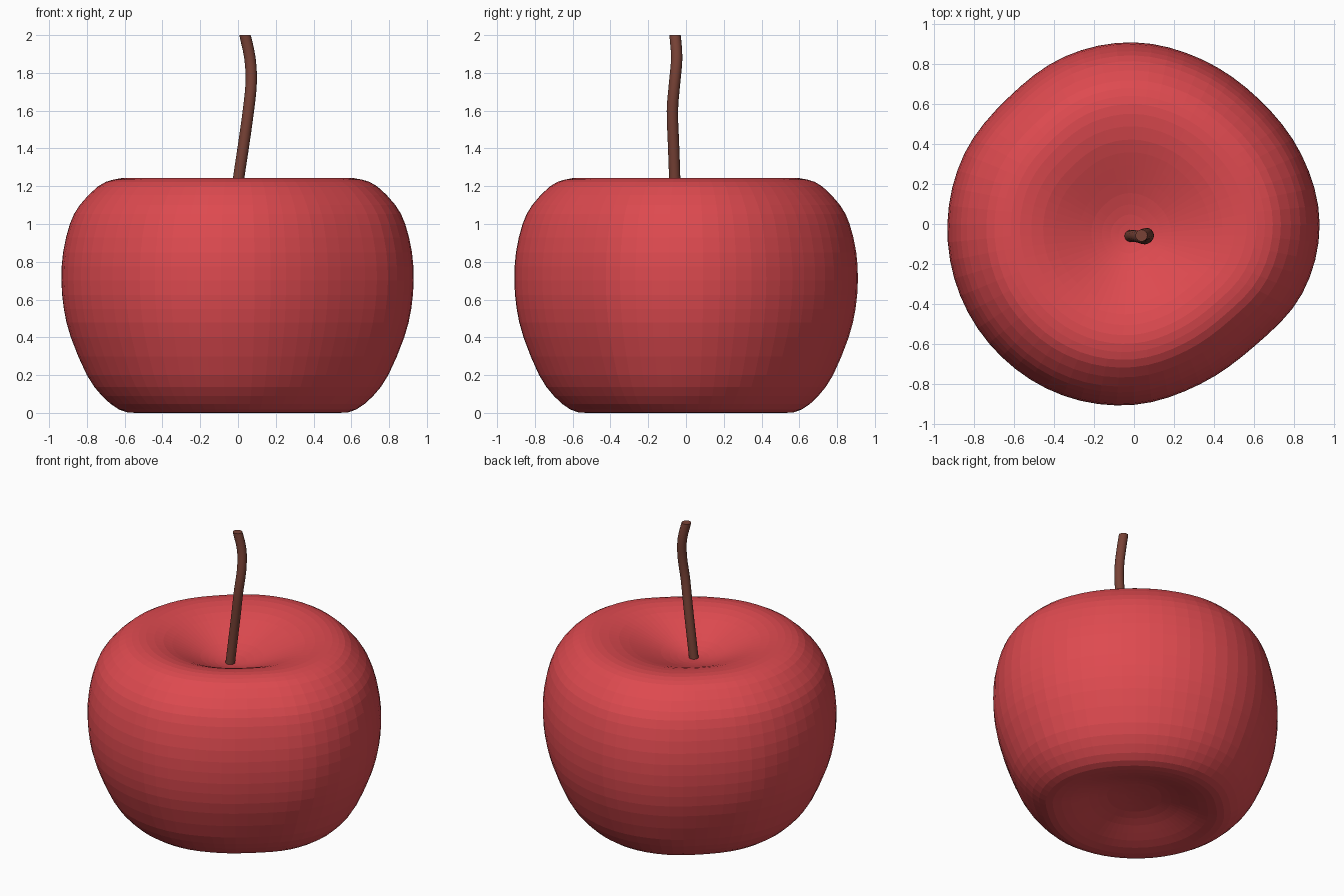
import bpy, bmesh, math
from mathutils import Vector

if "Cube" in bpy.data.objects:
    bpy.data.objects.remove(bpy.data.objects["Cube"])

SEG = 64


def material(name, rgb):
    m = bpy.data.materials.new(name)
    m.diffuse_color = (*rgb, 1)
    m.use_nodes = True
    m.node_tree.nodes["Principled BSDF"].inputs["Base Color"].default_value = m.diffuse_color
    return m


def catmull(p0, p1, p2, p3, t):
    return 0.5 * (2 * p1 + (p2 - p0) * t + (2 * p0 - 5 * p1 + 4 * p2 - p3) * t * t
                  + (3 * p1 - p0 - 3 * p2 + p3) * t ** 3)


def smooth_path(pts, steps):
    pts = [Vector(p) for p in pts]
    ext = [pts[0]] + pts + [pts[-1]]
    out = []
    for i in range(len(pts) - 1):
        out += [catmull(*ext[i:i + 4], k / steps) for k in range(steps)]
    return out + [pts[-1]]


# Uneven outline: radius every 22.5 degrees, starting at +x
OUTLINE = [.93, .908, .885, .892, .91, .908, .893, .92,
           .935, .942, .94, .93, .906, .868, .86, .912]


def outline(a):
    n = len(OUTLINE)
    u = a / (2 * math.pi) * n
    i = int(u)
    return catmull(*[OUTLINE[(i + k) % n] for k in (-1, 0, 1, 2)], u - i) / .935


def make_object(name, bm, mat):
    bmesh.ops.recalc_face_normals(bm, faces=bm.faces)
    me = bpy.data.meshes.new(name)
    bm.to_mesh(me)
    bm.free()
    me.materials.append(mat)
    ob = bpy.data.objects.new(name, me)
    bpy.context.collection.objects.link(ob)
    return ob


def skin(bm, rings):
    for a, b in zip(rings, rings[1:]):
        n = len(a)
        for j in range(n):
            bm.faces.new((a[j], a[(j + 1) % n], b[(j + 1) % n], b[j]))


# Apple body: turned profile from bottom hollow to top hollow
profile = smooth_path([
    (.05, .108), (.18, .096), (.3, .066), (.42, .026), (.54, 0), (.63, .018),
    (.72, .09), (.80, .2), (.885, .4), (.922, .55), (.935, .7), (.926, .85),
    (.89, 1.0), (.838, 1.1), (.74, 1.2), (.66, 1.235), (.57, 1.243), (.45, 1.221),
    (.33, 1.175), (.2, 1.122), (.1, 1.093), (.03, 1.083)], 2)
bm = bmesh.new()
rings = []
for r, z in profile:
    inner = max(0, 1 - r / .6) if z > .6 else 0      # top hollow sits off centre
    ring = []
    for j in range(SEG):
        a = 2 * math.pi * j / SEG
        rr = r * outline(a)
        ring.append(bm.verts.new((rr * math.cos(a) - .02 * inner,
                                  rr * math.sin(a) - .06 * inner, max(z, 0))))
    rings.append(ring)
skin(bm, rings)
for ring, dz in ((rings[0], .001), (rings[-1], -.001)):
    c = sum((v.co for v in ring), Vector()) / SEG
    c.z += dz
    cv = bm.verts.new(c)
    for j in range(SEG):
        bm.faces.new((ring[j], ring[(j + 1) % SEG], cv))
make_object("apple_body", bm, material("apple red", (.73, .068, .079)))

# Stem: thin bent tube with a flat end
path = smooth_path([(-.02, -.06, 1.06), (.003, -.06, 1.24), (.03, -.066, 1.42),
                    (.055, -.072, 1.6), (.07, -.06, 1.75), (.063, -.049, 1.88),
                    (.037, -.058, 2.0)], 3)
bm = bmesh.new()
rings = []
for i, p in enumerate(path):
    d = (path[min(i + 1, len(path) - 1)] - path[max(i - 1, 0)]).normalized()
    if i == len(path) - 1:
        d = Vector((0, 0, 1))
    u = Vector((1, 0, 0))
    u = (u - d * u.dot(d)).normalized()
    w = d.cross(u)
    rings.append([bm.verts.new(p + .03 * (u * math.cos(k * math.pi / 8) + w * math.sin(k * math.pi / 8)))
                  for k in range(16)])
skin(bm, rings)
bm.faces.new(rings[0])
bm.faces.new(rings[-1])
stem = make_object("stem", bm, material("stem brown", (.19, .055, .037)))
bpy.context.view_layer.objects.active = stem
stem.select_set(True)
bpy.ops.object.shade_smooth_by_angle(angle=math.radians(40))
